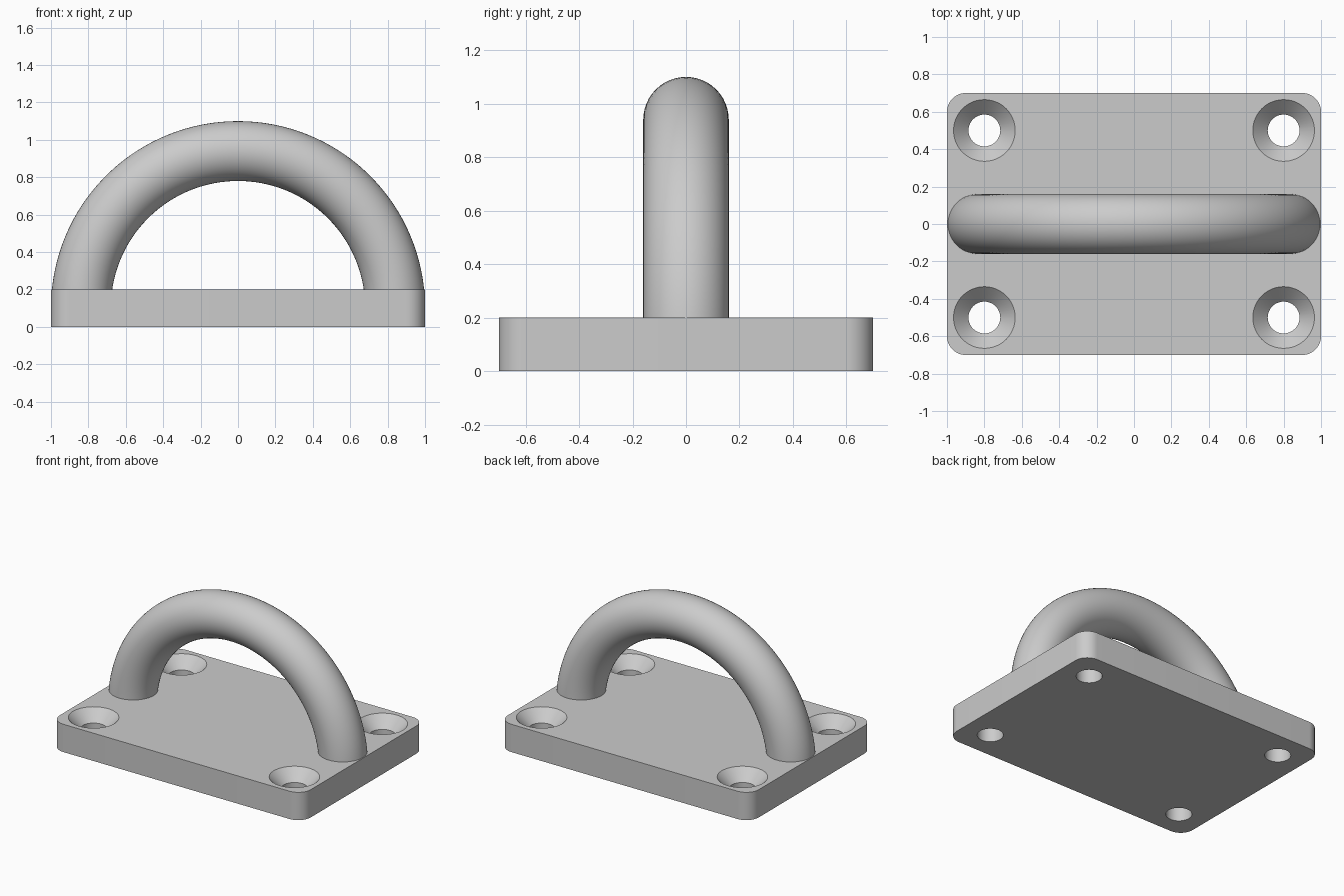
import bpy, bmesh
from math import pi, cos, sin, radians
from mathutils import Matrix, Vector

cube = bpy.data.objects.get("Cube")
if cube:
    bpy.data.objects.remove(cube, do_unlink=True)

# One plain metal colour
GREY = (0.6, 0.6, 0.6, 1)
metal = bpy.data.materials.new("grey_metal")
metal.use_nodes = True
metal.diffuse_color = GREY
metal.node_tree.nodes["Principled BSDF"].inputs["Base Color"].default_value = GREY

HALF_X, HALF_Y, THICK, CORNER = 1.0, 0.7, 0.2, 0.1
HOLE_X, HOLE_Y, HOLE_R, SINK_R, SINK_DEPTH = 0.8, 0.5, 0.085, 0.165, 0.08
ARCH_R, ROD_R, ARCH_Z = 0.84, 0.16, 0.1


def make_object(name, bm):
    bmesh.ops.recalc_face_normals(bm, faces=bm.faces)
    mesh = bpy.data.meshes.new(name)
    bm.to_mesh(mesh)
    bm.free()
    mesh.materials.append(metal)
    obj = bpy.data.objects.new(name, mesh)
    bpy.context.collection.objects.link(obj)
    return obj


def activate(obj):
    bpy.ops.object.select_all(action='DESELECT')
    obj.select_set(True)
    bpy.context.view_layer.objects.active = obj


def smooth(obj):
    activate(obj)
    bpy.ops.object.shade_smooth_by_angle(angle=radians(30))


# Base plate: rounded rectangle, extruded upwards
bm = bmesh.new()
STEPS = 12
outline = []
for quarter, (sx, sy) in enumerate([(1, 1), (-1, 1), (-1, -1), (1, -1)]):
    for i in range(STEPS + 1):
        a = (quarter + i / STEPS) * pi / 2
        outline.append(bm.verts.new((sx * (HALF_X - CORNER) + CORNER * cos(a),
                                     sy * (HALF_Y - CORNER) + CORNER * sin(a), 0)))
face = bm.faces.new(outline)
top = bmesh.ops.extrude_face_region(bm, geom=[face])["geom"]
bmesh.ops.translate(bm, vec=(0, 0, THICK),
                    verts=[g for g in top if isinstance(g, bmesh.types.BMVert)])
plate = make_object("base_plate", bm)

# Countersunk screw holes: one turned cutter shape at each corner
bm = bmesh.new()
OVER = 0.05
profile = [(HOLE_R, -OVER), (HOLE_R, THICK - SINK_DEPTH),
           (SINK_R, THICK), (SINK_R, THICK + OVER)]
SIDES = 48
for sx in (-1, 1):
    for sy in (-1, 1):
        rings = [[bm.verts.new((sx * HOLE_X + r * cos(2 * pi * i / SIDES),
                                sy * HOLE_Y + r * sin(2 * pi * i / SIDES), z))
                  for i in range(SIDES)] for r, z in profile]
        for low, high in zip(rings, rings[1:]):
            for i in range(SIDES):
                j = (i + 1) % SIDES
                bm.faces.new((low[i], low[j], high[j], high[i]))
        bm.faces.new(rings[0][::-1])
        bm.faces.new(rings[-1])
cutter = make_object("screw_hole_cutter", bm)
cutter.hide_render = True

cut = plate.modifiers.new("screw_holes", 'BOOLEAN')
cut.operation = 'DIFFERENCE'
cut.solver = 'EXACT'
cut.object = cutter
activate(plate)
bpy.ops.object.modifier_apply(modifier=cut.name)
bpy.data.objects.remove(cutter, do_unlink=True)
smooth(plate)

# Arched loop: round section spun about y, its ends sunk in the plate
bm = bmesh.new()
start = radians(4)
centre = Vector((0, 0, ARCH_Z))
placing = (Matrix.Translation(centre) @ Matrix.Rotation(-start, 4, 'Y')
           @ Matrix.Translation((ARCH_R, 0, 0)))
ring = bmesh.ops.create_circle(bm, segments=48, radius=ROD_R, matrix=placing)["verts"]
edges = list({e for v in ring for e in v.link_edges})
bmesh.ops.spin(bm, geom=ring + edges, cent=centre, axis=(0, -1, 0),
               angle=pi - 2 * start, steps=64)
bmesh.ops.holes_fill(bm, edges=[e for e in bm.edges if e.is_boundary], sides=0)
arch = make_object("arched_loop", bm)
smooth(arch)
